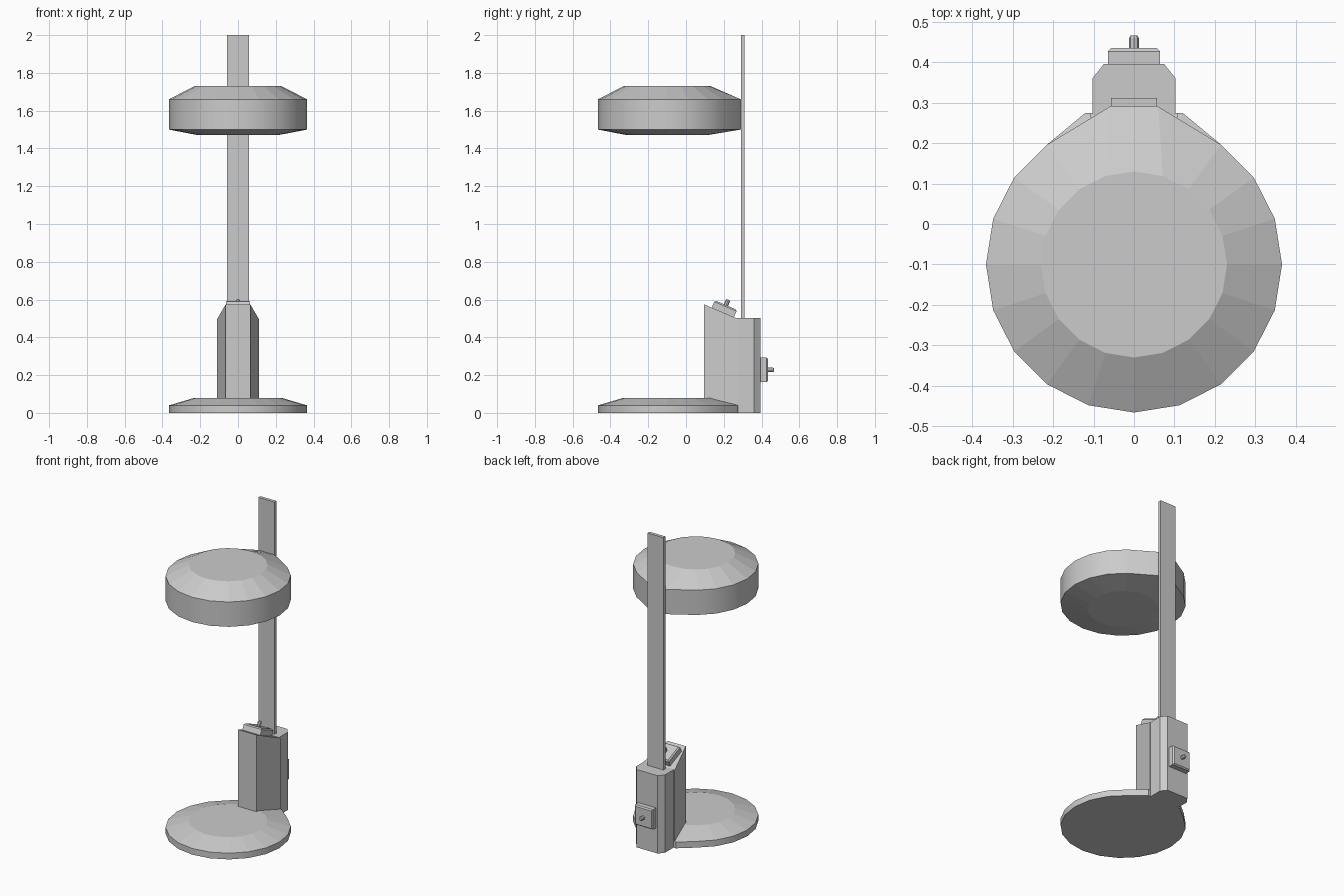
import bpy, bmesh
from math import sin, cos, pi, radians, atan

cube = bpy.data.objects.get("Cube")
if cube:
    bpy.data.objects.remove(cube, do_unlink=True)

GREY = (0.6, 0.6, 0.6, 1)
grey = bpy.data.materials.new("plain grey")
grey.diffuse_color = GREY
grey.use_nodes = True
grey.node_tree.nodes["Principled BSDF"].inputs["Base Color"].default_value = GREY


def loft(name, rings, round_sides=False):
    """Skin a stack of equal-sized rings and cap both ends."""
    bm = bmesh.new()
    rows = [[bm.verts.new(p) for p in ring] for ring in rings]
    n = len(rows[0])
    for low, high in zip(rows, rows[1:]):
        for i in range(n):
            j = (i + 1) % n
            bm.faces.new((low[i], low[j], high[j], high[i]))
    bm.faces.new(rows[0][::-1])
    bm.faces.new(rows[-1])
    bmesh.ops.recalc_face_normals(bm, faces=bm.faces)
    for f in bm.faces:
        # only the upright curved wall is smooth
        f.smooth = round_sides and abs(f.normal.z) < 0.1 and f.normal.y < 0.95
    mesh = bpy.data.meshes.new(name)
    bm.to_mesh(mesh)
    bm.free()
    mesh.materials.append(grey)
    obj = bpy.data.objects.new(name, mesh)
    bpy.context.collection.objects.link(obj)
    return obj


def at(outline, z):
    return [(x, y, z) for x, y in outline]


def circle(radius, cy=0.0, sides=20):
    return [(radius * cos(2 * pi * i / sides), cy + radius * sin(2 * pi * i / sides))
            for i in range(sides)]


def square(half):
    return [(-half, -half), (half, -half), (half, half), (-half, half)]


def mirrored(half):
    return half + [(-x, y) for x, y in reversed(half)]


def disc_outline(half_width, back):
    """Round outline whose three rear points stretch to a flat back."""
    pts = circle(0.366, -0.1)
    pts[4:7] = [(half_width, back), (0, back), (-half_width, back)]
    return pts


def switch(name, location, tilt):
    plate = loft(name + "_plate", [at(square(0.064), -0.005), at(square(0.064), 0.034),
                                   at(square(0.057), 0.042)])
    peg = loft(name + "_peg", [at(circle(0.012, 0, 8), 0.035), at(circle(0.012, 0, 8), 0.067),
                               at(circle(0.008, 0, 8), 0.073)])
    for obj in (plate, peg):
        obj.location = location
        obj.rotation_euler = (tilt, 0, 0)


# Base disc and lamp head
foot = disc_outline(0.12, 0.275)
loft("base", [at(foot, 0), at(foot, 0.04), at(circle(0.23, -0.1), 0.08)], True)
shade = disc_outline(0.06, 0.29)
loft("lamp_head", [at(circle(0.21, -0.1), 1.47), at(shade, 1.5), at(shade, 1.66),
                   at(circle(0.23, -0.1), 1.73)], True)

# Housing: wedge front with a sloping top, and a chamfered rear block
SLOPE = 0.43
wedge = mirrored([(0.065, 0.095), (0.11, 0.275)])
loft("front_housing", [at(wedge, 0.03),
                       [(x, y, 0.575 - SLOPE * (y - 0.095)) for x, y in wedge]])
block = mirrored([(0.103, 0.27), (0.103, 0.36), (0.075, 0.395)])
loft("rear_housing", [at(block, 0), at(block, 0.502)])

# Flat upright bar
bar = mirrored([(0.057, 0.29), (0.057, 0.311)])
loft("upright_bar", [at(bar, 0.45), at(bar, 2)])

# Switches on the sloping top and on the back
switch("top_switch", (0, 0.195, 0.532), -atan(SLOPE))
switch("rear_switch", (0, 0.393, 0.228), radians(-90))
